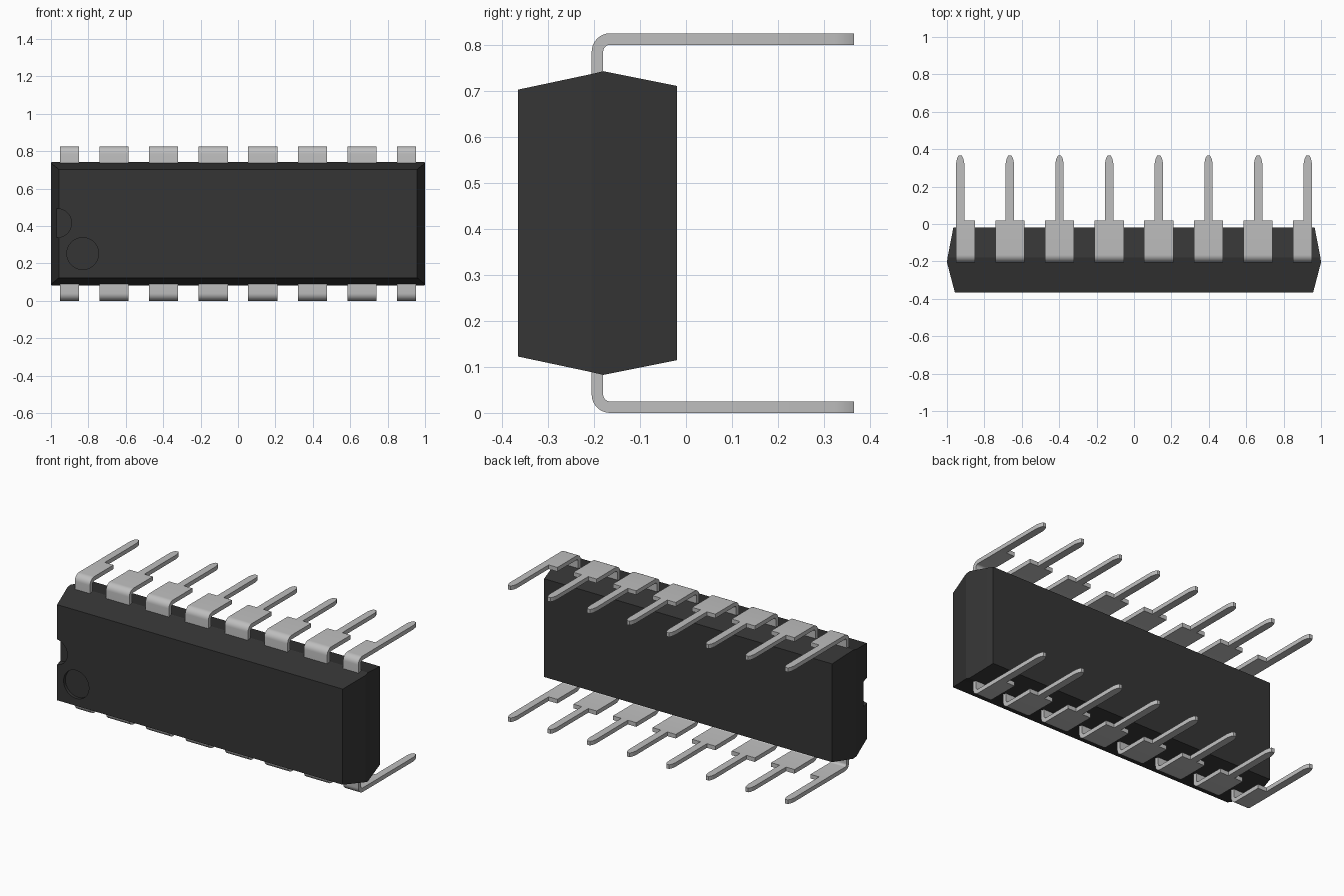
import bpy, bmesh, math
from mathutils import Vector

cube = bpy.data.objects.get("Cube")
if cube:
    bpy.data.objects.remove(cube, do_unlink=True)

MID = 0.4125      # height of the centre line
T = 0.025         # lead thickness


def material(name, value, rough):
    m = bpy.data.materials.new(name)
    m.use_nodes = True
    col = (value, value, value, 1)
    m.diffuse_color = col
    bsdf = m.node_tree.nodes["Principled BSDF"]
    bsdf.inputs["Base Color"].default_value = col
    bsdf.inputs["Roughness"].default_value = rough
    return m


black = material("black plastic", 0.036, 0.6)
silver = material("silver metal", 0.52, 0.4)


def prism(bm, pts, vec):
    """Closed prism from an outline swept along a vector."""
    a = [bm.verts.new(p) for p in pts]
    b = [bm.verts.new(Vector(p) + Vector(vec)) for p in pts]
    bm.faces.new(a)
    bm.faces.new(b[::-1])
    for i in range(len(a)):
        j = (i + 1) % len(a)
        bm.faces.new((a[j], a[i], b[i], b[j]))


def finish(name, bm, mat):
    bmesh.ops.recalc_face_normals(bm, faces=bm.faces[:])
    me = bpy.data.meshes.new(name)
    bm.to_mesh(me)
    bm.free()
    ob = bpy.data.objects.new(name, me)
    bpy.context.collection.objects.link(ob)
    ob.location.z = MID
    me.materials.append(mat)
    return ob


def activate(ob):
    bpy.ops.object.select_all(action='DESELECT')
    ob.select_set(True)
    bpy.context.view_layer.objects.active = ob


# Body: rectangular sections (y, half width, half height) from front to back
bm = bmesh.new()
rings = []
for y, hx, hz in ((-0.365, 0.958, 0.29), (-0.205, 1.0, 0.324),
                  (-0.18, 0.997, 0.33), (-0.02, 0.966, 0.298)):
    rings.append([bm.verts.new((sx * hx, y, sz * hz))
                  for sx, sz in ((-1, -1), (1, -1), (1, 1), (-1, 1))])
bm.faces.new(rings[0])
bm.faces.new(rings[-1][::-1])
for a, b in zip(rings, rings[1:]):
    for i in range(4):
        j = (i + 1) % 4
        bm.faces.new((a[j], a[i], b[i], b[j]))
body = finish("chip_body", bm, black)


# End notch and round index dimple, cut into the front face
def round_cut(name, x, z, r, depth, stretch=0.0):
    bm = bmesh.new()
    n = 40
    pts = []
    for k in range(n):
        a = 2 * math.pi * (k + 0.5) / n
        px = x + r * math.cos(a)
        if math.cos(a) < 0:
            px -= stretch
        pts.append((px, -0.5, z + r * math.sin(a)))
    prism(bm, pts, (0, 0.135 + depth, 0))
    cutter = finish(name, bm, black)
    cutter.hide_render = True
    activate(body)
    mod = body.modifiers.new(name, 'BOOLEAN')
    mod.operation = 'DIFFERENCE'
    mod.solver = 'EXACT'
    mod.object = cutter
    bpy.ops.object.modifier_apply(modifier=name)
    bpy.data.objects.remove(cutter, do_unlink=True)


round_cut("notch_cutter", -0.967, 0.003, 0.077, 0.05, 0.1)
round_cut("dimple_cutter", -0.83, -0.16, 0.085, 0.018)


# Leads: bent wide plate plus a narrow pin with a tapered tip
def lead(name, x0, x1, pin_x):
    bm = bmesh.new()
    y0, top, end = -0.205, MID, 0.02
    r_out, r_in = 0.04, 0.04 - T
    cy, cz = y0 + r_out, top - r_out

    def arc(r):
        return [(x0, cy - r * math.cos(k * math.pi / 16),
                 cz + r * math.sin(k * math.pi / 16)) for k in range(9)]

    outline = [(x0, y0, 0.30)] + arc(r_out) + [(x0, end, top), (x0, end, top - T)]
    outline += arc(r_in)[::-1] + [(x0, y0 + T, 0.30)]
    prism(bm, outline, (x1 - x0, 0, 0))

    half = ((0.022, end), (0.022, 0.325), (0.017, 0.35), (0.009, 0.365))
    plan = [(pin_x + w, y, top) for w, y in half]
    plan += [(pin_x - w, y, top) for w, y in half[::-1]]
    prism(bm, plan, (0, 0, -T))

    ob = finish(name, bm, silver)
    mod = ob.modifiers.new("mirror", 'MIRROR')
    mod.use_axis = (True, False, True)
    mod.use_mirror_merge = False
    activate(ob)
    bpy.ops.object.modifier_apply(modifier="mirror")
    bpy.ops.object.shade_smooth_by_angle(angle=math.radians(30))


PITCH = 0.2655
for i in range(3):
    x = PITCH * (i + 0.5)
    lead("leads_pair_%d" % (i + 1), x - 0.078, x + 0.078, x)
x = PITCH * 3.5
lead("corner_leads", x - 0.08, x + 0.022, x)

activate(body)
bpy.ops.object.shade_smooth_by_angle(angle=math.radians(10))
